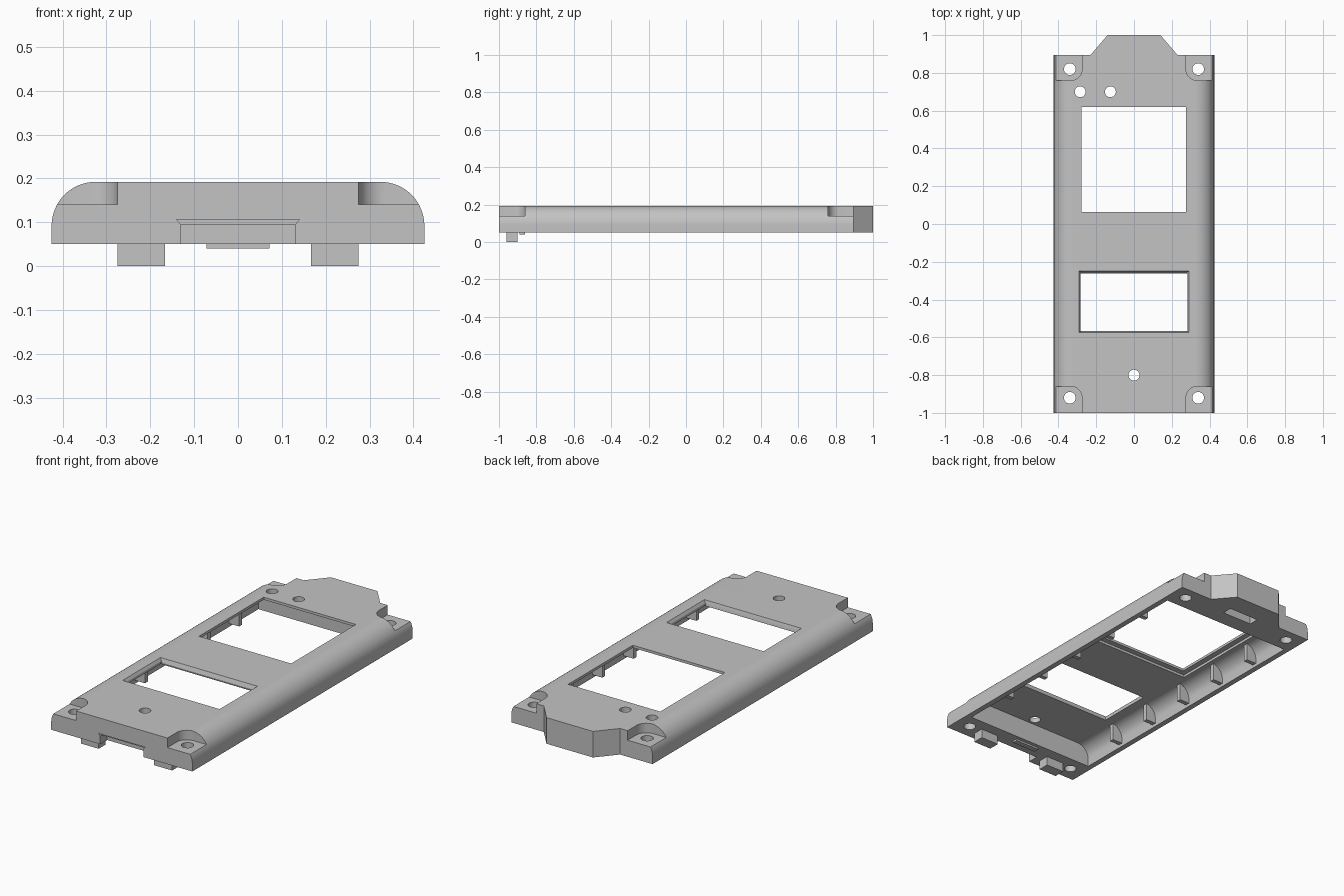
import bpy, bmesh, math
from mathutils import Vector

cube = bpy.data.objects.get("Cube")
if cube:
    bpy.data.objects.remove(cube, do_unlink=True)

grey = bpy.data.materials.new("matte grey plastic")
grey.use_nodes = True
grey.diffuse_color = (0.55, 0.55, 0.55, 1)
grey.node_tree.nodes["Principled BSDF"].inputs["Base Color"].default_value = (0.55, 0.55, 0.55, 1)

BASE, TOP, HALF = 0.05, 0.192, 0.425
FRONT, BACK = -1.0, 0.895


def prism(name, outline, offset, scale=1.0):
    """Extrude a closed 3D outline; scale changes the far end about its centre."""
    bm = bmesh.new()
    near = [bm.verts.new(p) for p in outline]
    mid = sum((Vector(p) for p in outline), Vector()) / len(outline)
    far = [bm.verts.new(mid + (Vector(p) - mid) * scale + Vector(offset)) for p in outline]
    bm.faces.new(near)
    bm.faces.new(far[::-1])
    for i in range(len(near)):
        j = (i + 1) % len(near)
        bm.faces.new((near[i], near[j], far[j], far[i]))
    bmesh.ops.recalc_face_normals(bm, faces=bm.faces)
    mesh = bpy.data.meshes.new(name)
    bm.to_mesh(mesh)
    bm.free()
    mesh.materials.append(grey)
    obj = bpy.data.objects.new(name, mesh)
    bpy.context.collection.objects.link(obj)
    return obj


def box(name, x0, x1, y0, y1, z0, z1, scale=1.0):
    return prism(name, [(x0, y0, z0), (x1, y0, z0), (x1, y1, z0), (x0, y1, z0)],
                 (0, 0, z1 - z0), scale)


def arc(cx, cy, r, start, end, steps):
    angles = [math.radians(start + (end - start) * i / steps) for i in range(steps + 1)]
    return [(cx + r * math.cos(a), cy + r * math.sin(a)) for a in angles]


def rounded_profile(name, half, r, bottom, y0, y1):
    """Rail with a flat bottom and two rounded upper edges."""
    side = [(half, bottom)] + arc(half - r, 0.092, r, 0, 90, 16)
    pts = side + [(-x, z) for x, z in reversed(side)]
    return prism(name, [(x, y0, z) for x, z in pts], (0, y1 - y0, 0))


def hole(x, y, r=0.031):
    ring = arc(x, y, r, 0, 345, 23)
    return prism("hole_cutter", [(px, py, -0.1) for px, py in ring], (0, 0, 0.5))


def combine(target, tool, operation="DIFFERENCE"):
    mod = target.modifiers.new("combine", "BOOLEAN")
    mod.operation, mod.solver, mod.object = operation, "EXACT", tool
    graph = bpy.context.evaluated_depsgraph_get()
    mesh = bpy.data.meshes.new_from_object(target.evaluated_get(graph))
    target.modifiers.clear()
    target.data = mesh
    bpy.data.objects.remove(tool, do_unlink=True)


# Outer shell with the tapered tongue at the back
shell = rounded_profile("cover_shell", HALF, 0.1, BASE, FRONT, BACK)
tongue = [(-0.23, 0.87), (0.23, 0.87), (0.23, BACK), (0.14, 1), (-0.14, 1), (-0.23, BACK)]
combine(shell, prism("tongue", [(x, y, BASE) for x, y in tongue], (0, 0, TOP - BASE)), "UNION")

# Hollow underside
combine(shell, rounded_profile("cavity_cutter", 0.395, 0.072, 0, -0.84, 0.74))

# Corner screw seats with a rounded inner corner
for sx in (-1, 1):
    for edge, end, sy in ((-0.86, -1.1, -1), (0.76, 1.1, 1)):
        curve = arc(0.335, edge + sy * 0.06, 0.06, 180, 270, 8)
        pts = [(0.275, end)] + [(x, edge + sy * 0.06 - sy * (edge + sy * 0.06 - y))
                                if sy > 0 else (x, 2 * (edge - 0.06) - y) for x, y in curve]
        pts += [(0.5, edge), (0.5, end)]
        combine(shell, prism("seat_cutter", [(sx * x, y, 0.14) for x, y in pts], (0, 0, 0.2)))
    for y in (-0.92, 0.82):
        combine(shell, hole(sx * 0.34, y))

# Small round openings
for x, y in ((-0.285, 0.7), (-0.125, 0.7), (0, -0.8)):
    combine(shell, hole(x, y, 0.029))

# Display window with an underside rebate
combine(shell, box("display_cutter", -0.279, 0.276, 0.063, 0.62, 0, 0.3))
combine(shell, box("rebate_cutter", -0.31, 0.31, 0.033, 0.65, 0.1, 0.178))

# Keypad window with a flared upper edge
combine(shell, box("keypad_cutter", -0.283, 0.283, -0.567, -0.262, 0, 0.3))
combine(shell, box("flare_cutter", -0.277, 0.277, -0.567, -0.258, 0.168, 0.194, 1.06))

# Front connector notch with flared top, and the blind slot under the back wall
notch = [(-0.13, 0), (0.13, 0), (0.13, 0.095), (-0.13, 0.095)]
combine(shell, prism("notch_cutter", [(x, -1.05, z) for x, z in notch], (0, 0.11, 0)))
flare = [(-0.14, 0.106), (0.14, 0.106), (0.128, 0.092), (-0.128, 0.092)]
combine(shell, prism("notch_flare_cutter", [(x, -1.05, z) for x, z in flare], (0, 0.062, 0)))
combine(shell, box("slot_cutter", -0.09, 0.09, 0.83, 0.885, 0, 0.11))

# Stiffening ribs along both inner walls
for sx in (-1, 1):
    side = "left" if sx > 0 else "right"
    for i in range(5):
        y = -0.58 + i * 0.27
        outline = [(0.335, 0.068), (0.4, 0.068)] + arc(0.323, 0.092, 0.078, 0, 80, 8) + [(0.335, 0.168)]
        rib = [(sx * x, y - 0.012, z) for x, z in outline]
        prism(f"{side}_rib_{i + 1}", rib, (0, 0.024, 0))
    # Front locating feet
    x0, x1 = sorted((sx * 0.167, sx * 0.275))
    box(f"{side}_front_foot", x0, x1, -0.96, -0.9, 0, 0.055)

# Small latch lip between the feet
box("latch_lip", -0.072, 0.072, -0.89, -0.86, 0.04, 0.055)

# Smooth only the rounded surfaces
bpy.ops.object.select_all(action="DESELECT")
shell.select_set(True)
bpy.context.view_layer.objects.active = shell
bpy.ops.object.shade_smooth_by_angle(angle=math.radians(25))
